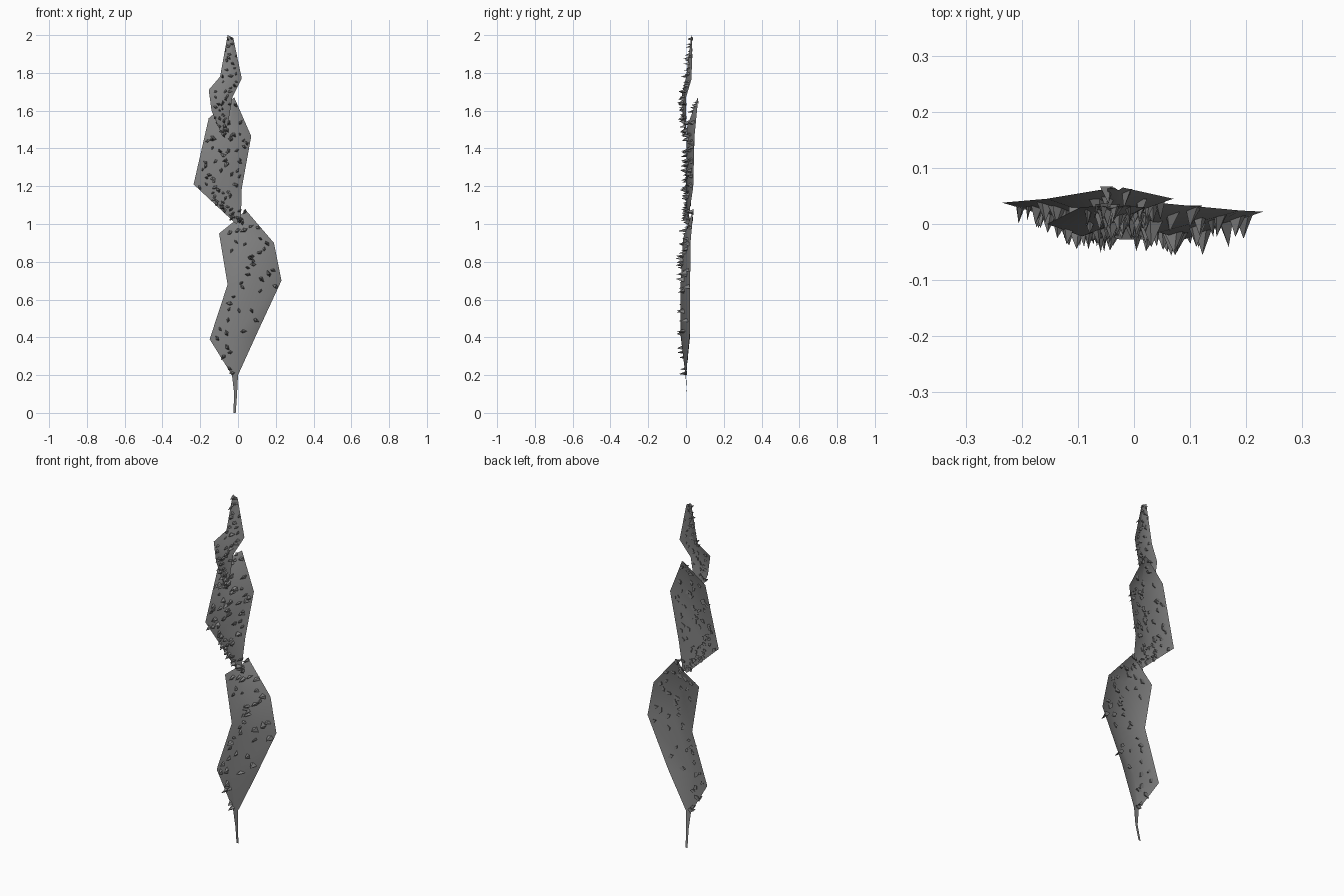
import bpy, bmesh, math, random
from mathutils import Vector

random.seed(7)
cube = bpy.data.objects.get("Cube")
if cube:
    bpy.data.objects.remove(cube, do_unlink=True)


def material(name, value):
    m = bpy.data.materials.new(name)
    m.use_nodes = True
    colour = (value, value, value, 1)
    m.diffuse_color = colour
    m.node_tree.nodes["Principled BSDF"].inputs["Base Color"].default_value = colour
    return m


grey = material("stone grey", 0.22)


def add_object(name, bm):
    mesh = bpy.data.meshes.new(name)
    bm.to_mesh(mesh)
    bm.free()
    mesh.materials.append(grey)
    obj = bpy.data.objects.new(name, mesh)
    bpy.context.collection.objects.link(obj)
    return obj


def cross_row(lx, lz, rx, rz, edge_y, mid_y):
    """Left edge, forward-bulging rib and right edge of a blade."""
    a, b = Vector((lx, edge_y, lz)), Vector((rx, edge_y, rz))
    rib = (a + b) / 2
    rib.y = mid_y
    return [a, rib, b]


def blade(name, rows):
    bm = bmesh.new()
    grid = [[bm.verts.new(p) for p in row] for row in rows]
    for low, high in zip(grid, grid[1:]):
        for i in range(2):
            bm.faces.new((low[i], low[i + 1], high[i + 1], high[i]))
    obj = add_object(name, bm)
    for p in obj.data.polygons:
        p.use_smooth = True


def spike(bm, base, size):
    """Irregular four-sided thorn, pointing forward and a little down."""
    turn = random.uniform(0, math.pi)
    ring = []
    for i in range(4):
        a = i * math.pi / 2 + random.uniform(-0.4, 0.4)
        u, v = size * math.cos(a), size * 0.6 * math.sin(a)
        ring.append(bm.verts.new(base + Vector((
            u * math.cos(turn) - v * math.sin(turn), 0.006,
            u * math.sin(turn) + v * math.cos(turn)))))
    tip = bm.verts.new(base + Vector((random.uniform(-.008, .008), -1.9 * size,
                                      random.uniform(-.012, .004))))
    for i in range(4):
        bm.faces.new((ring[i], ring[(i + 1) % 4], tip))
    bm.faces.new(ring[::-1])


def thorns(name, rows, counts, size):
    bm = bmesh.new()
    for low, high, count in zip(rows, rows[1:], counts):
        for k in range(count):
            t = (k + random.random()) / count
            s = random.uniform(0.12, 1.88)
            i = int(s)
            p = low[i].lerp(low[i + 1], s - i)
            q = high[i].lerp(high[i + 1], s - i)
            spike(bm, p.lerp(q, t), size * random.uniform(0.75, 1.2))
    bmesh.ops.recalc_face_normals(bm, faces=bm.faces)
    add_object(name, bm)


# Blade cross rows: left x, left z, right x, right z, edge y, rib y
lower = [(-.025, 0, -.012, 0, .022, .022), (-.02, .1, -.005, .1, .005, .005),
         (-.032, .2, 0, .2, 0, -.003), (-.15, .39, .1, .42, .02, -.028),
         (-.055, .68, .23, .7, .022, -.028), (-.1, .95, .19, .9, .024, -.015),
         (0, 1.03, .04, 1.075, .038, .03)]
middle = [(-.01, 1, .015, 1.02, .01, .005), (-.235, 1.21, .02, 1.19, .038, 0),
          (-.155, 1.56, .07, 1.465, .045, .005),
          (-.035, 1.66, -.02, 1.67, .065, .06)]
upper = [(-.085, 1.47, -.07, 1.46, -.002, -.005), (-.14, 1.6, -.05, 1.55, 0, -.018),
         (-.155, 1.71, -.03, 1.67, 0, -.022), (-.095, 1.78, .02, 1.77, .03, 0),
         (-.055, 2, -.025, 1.985, .032, .028)]

# Thorn counts follow the gaps between consecutive rows
parts = [("lower", lower, (0, 0, 6, 13, 16, 10), .019),
         ("middle", middle, (26, 42, 6), .016),
         ("upper", upper, (12, 12, 8, 14), .014)]
for label, data, counts, size in parts:
    rows = [cross_row(*d) for d in data]
    blade(label + "_blade", rows)
    thorns(label + "_thorns", rows, counts, size)
